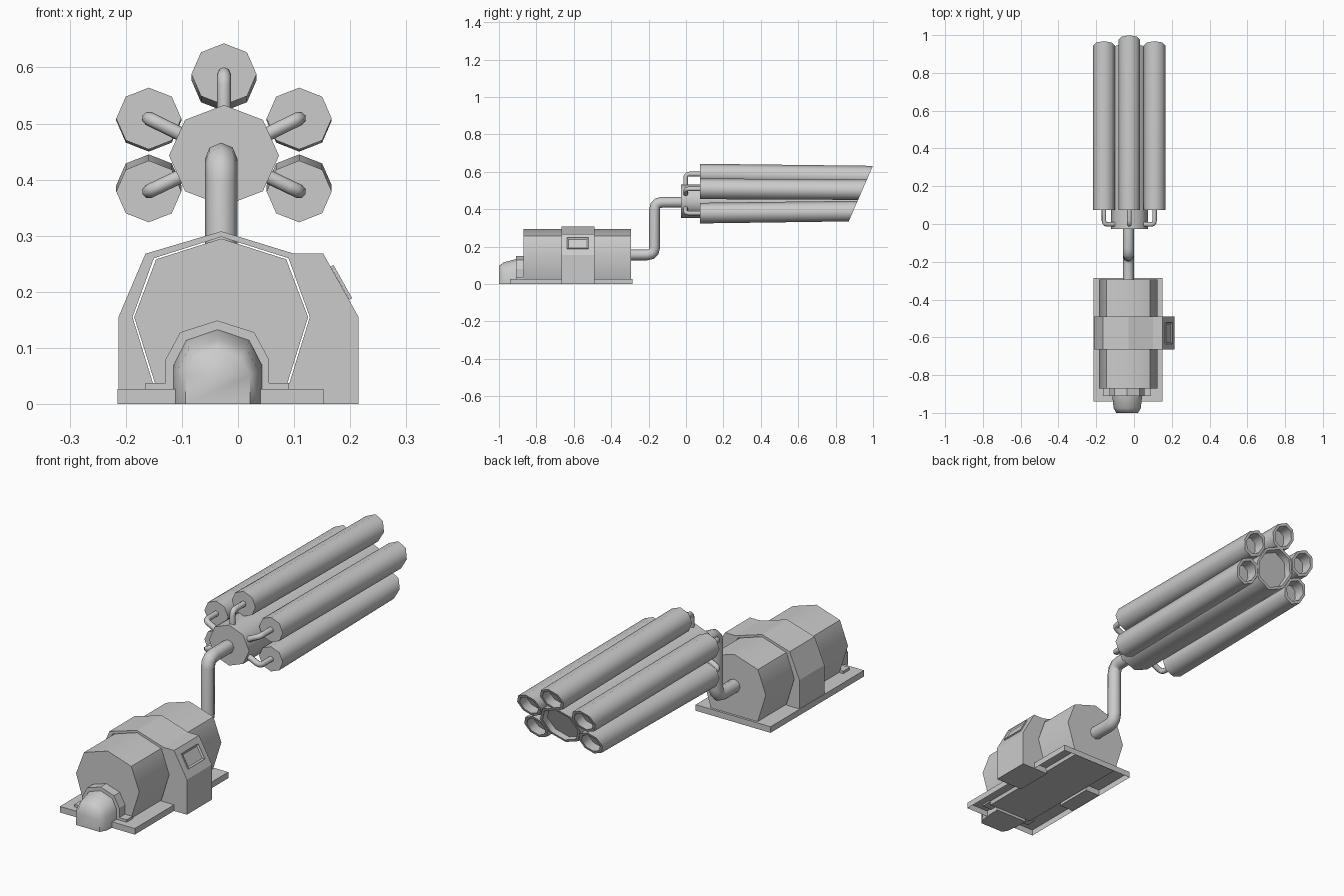
import bpy, bmesh, math
from mathutils import Vector

if "Cube" in bpy.data.objects:
    bpy.data.objects.remove(bpy.data.objects["Cube"])

CX = -0.03   # axis of tank and main pipe
HX, HZ = -0.025, 0.443   # axis of the barrel cluster


def finish(name, bm, angle=50):
    bmesh.ops.recalc_face_normals(bm, faces=bm.faces)
    me = bpy.data.meshes.new(name)
    bm.to_mesh(me)
    bm.free()
    ob = bpy.data.objects.new(name, me)
    bpy.context.collection.objects.link(ob)
    if angle:
        bpy.ops.object.select_all(action='DESELECT')
        ob.select_set(True)
        bpy.context.view_layer.objects.active = ob
        bpy.ops.object.shade_smooth_by_angle(angle=math.radians(angle))
    return ob


def loft(rings):
    """Closed skin through equal-length rings, capped at both ends."""
    bm = bmesh.new()
    vs = [[bm.verts.new(p) for p in r] for r in rings]
    n = len(vs[0])
    for a, b in zip(vs, vs[1:]):
        for i in range(n):
            j = (i + 1) % n
            bm.faces.new((a[i], a[j], b[j], b[i]))
    bm.faces.new(vs[0])
    bm.faces.new(vs[-1])
    return bm


def prism(profile, y0, y1):
    return loft([[(x, y, z) for x, z in profile] for y in (y0, y1)])


def mirrored(half, cx=CX):
    """Half profile, bottom to top; the last point lies on the axis."""
    return [(cx + x, z) for x, z in half] + [(cx - x, z) for x, z in half[-2::-1]]


def pipe(name, pts, radius, bend):
    """Round pipe with softened corners."""
    pts = [Vector(p) for p in pts]
    path = [pts[0]]
    for a, b, c in zip(pts, pts[1:], pts[2:]):
        p, q = b + (a - b).normalized() * bend, b + (c - b).normalized() * bend
        for t in (0, 0.35, 0.65, 1):
            path.append(p * (1 - t) ** 2 + b * 2 * t * (1 - t) + q * t * t)
    path.append(pts[-1])
    cu = bpy.data.curves.new(name, 'CURVE')
    cu.dimensions = '3D'
    cu.bevel_depth, cu.bevel_resolution, cu.use_fill_caps = radius, 2, True
    sp = cu.splines.new('POLY')
    sp.points.add(len(path) - 1)
    for s, p in zip(sp.points, path):
        s.co = (*p, 1)
    bpy.context.collection.objects.link(bpy.data.objects.new(name, cu))


def barrel(name, x, z, rx, rz, y0, drop, wall, depth):
    """Octagonal tube with a slanted, recessed muzzle."""
    def ring(k, dz, back, slant):
        out = []
        for i in range(8):
            a = math.tau * i / 8
            pz = z + dz + k * rz * math.cos(a)
            py = 0.87 + (pz - 0.335) * 0.435 - back if slant else y0
            out.append((x + k * rx * math.sin(a), py, pz))
        return out
    k = 1 - wall / rx
    finish(name, loft([ring(1, 0, 0, False), ring(1, drop, 0, True),
                       ring(k, drop, 0, True), ring(k * 0.97, drop, depth, True)]))


# Base plate, open underneath
bm = prism([(-0.215, 0), (-0.215, 0.027), (0.152, 0.027), (0.152, 0)], -0.94, -0.285)
bm.normal_update()
bmesh.ops.delete(bm, geom=[f for f in bm.faces
                           if f.calc_center_median().z < 0.001], context='FACES_ONLY')
finish("base_plate", bm, 0)

# Tank
tank = mirrored([(0.11, 0.012), (0.155, 0.155), (0.116, 0.258), (0, 0.295)])
finish("tank", prism(tank, -0.87, -0.295))

# Saddle band around the tank
outer = [(-0.213, 0), (-0.213, 0.155), (-0.165, 0.268), (-0.03, 0.308),
         (0.10, 0.268), (0.152, 0.268), (0.215, 0.155), (0.215, 0)]
inner = mirrored([(0.11, 0), (0.158, 0.155), (0.12, 0.26), (0, 0.298)])
finish("saddle_band", prism(outer + inner, -0.665, -0.49), 0)

# Framed panel on the sloped side of the band
nrm = Vector((0.873, 0, 0.487))
slope = [(0.165, 0.245), (0.198, 0.186)]
lift = [(x + 0.873 * 0.006, z + 0.487 * 0.006) for x, z in slope]
bm = prism(slope + lift[::-1], -0.635, -0.522)
bmesh.ops.recalc_face_normals(bm, faces=bm.faces)
bm.normal_update()
front = max(bm.faces, key=lambda f: f.normal.dot(nrm))
bmesh.ops.inset_individual(bm, faces=[front], thickness=0.01, depth=-0.005)
finish("side_panel", bm, 0)

# Motor collar with feet, and motor nose
collar = mirrored([(0.128, 0.02), (0.128, 0.038), (0.092, 0.038), (0.092, 0.08),
                   (0.066, 0.128), (0, 0.149)], -0.037)
hollow = mirrored([(0.082, 0.02), (0.082, 0.076), (0.06, 0.12), (0, 0.14)], -0.037)
finish("motor_collar", prism(collar + hollow, -0.91, -0.865), 0)
nose = [(0.08, 0), (0.08, 0.073), (0.057, 0.119), (0, 0.139)]
rings = []
for y, sx, sz in ((-0.868, 1, 1), (-0.915, 0.98, 0.95), (-0.975, 0.9, 0.83), (-1.0, 0.72, 0.7)):
    rings.append([(x, y, z) for x, z in mirrored([(a * sx, b * sz) for a, b in nose], -0.036)])
finish("motor_nose", loft(rings), 60)

# Main feed pipe
pipe("feed_pipe", [(CX, -0.31, 0.156), (CX, -0.168, 0.156), (CX, -0.168, 0.437),
                   (CX, -0.01, 0.437)], 0.029, 0.04)

# Central barrel and hub
barrel("central_barrel", HX, HZ, 0.098, 0.09, -0.027, 0, 0.012, 0.03)

# Outer barrels: x, z, drift of the axis towards the muzzle
outer_barrels = [(0, 0.588, -0.011)]
for s in (-1, 1):
    outer_barrels += [(s * 0.134, 0.509, -0.004), (s * 0.134, 0.379, 0.011)]
for i, (dx, z, drop) in enumerate(outer_barrels):
    barrel(f"outer_barrel_{i + 1}", HX + dx, z, 0.058, 0.055, 0.075, drop, 0.013, 0.05)
    sz = HZ + (z - HZ) * 0.5
    pipe(f"branch_pipe_{i + 1}", [(HX + dx * 0.5, -0.002, sz), (HX + dx, -0.002, z),
                                  (HX + dx, 0.09, z)], 0.0125, 0.02)
